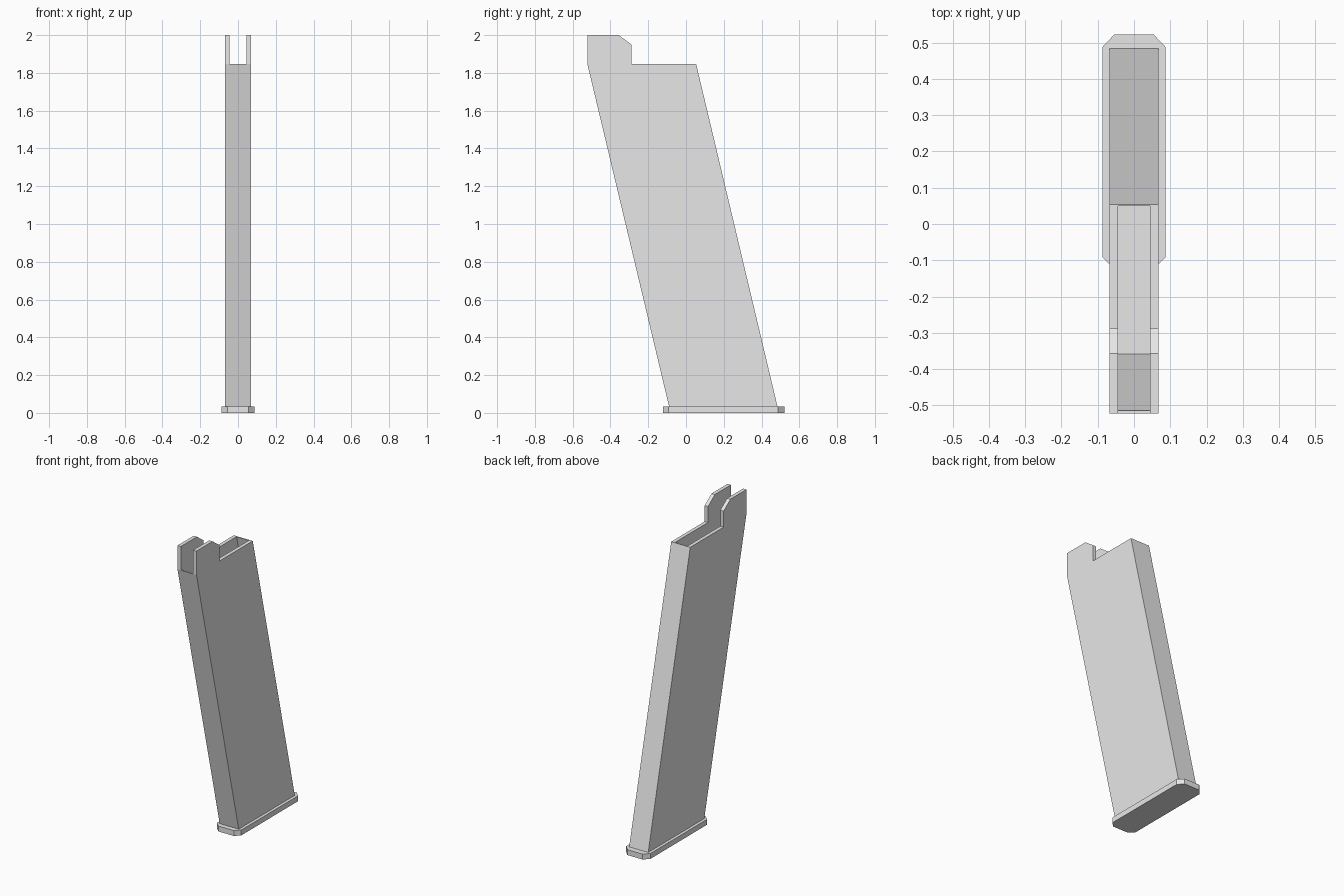
import bpy, bmesh
from mathutils import Vector

cube = bpy.data.objects.get("Cube")
if cube:
    bpy.data.objects.remove(cube, do_unlink=True)

grey = bpy.data.materials.new("light grey")
grey.use_nodes = True
grey.diffuse_color = (0.8, 0.8, 0.8, 1)
grey.node_tree.nodes["Principled BSDF"].inputs["Base Color"].default_value = (0.8, 0.8, 0.8, 1)


def prism(name, points, depth):
    """Extrude a flat outline along the depth vector."""
    bm = bmesh.new()
    face = bm.faces.new([bm.verts.new(p) for p in points])
    top = bmesh.ops.extrude_face_region(bm, geom=[face])["geom"]
    moved = [v for v in top if isinstance(v, bmesh.types.BMVert)]
    bmesh.ops.translate(bm, verts=moved, vec=Vector(depth))
    bmesh.ops.recalc_face_normals(bm, faces=bm.faces)
    mesh = bpy.data.meshes.new(name)
    bm.to_mesh(mesh)
    bm.free()
    mesh.materials.append(grey)
    obj = bpy.data.objects.new(name, mesh)
    bpy.context.collection.objects.link(obj)
    return obj


def side_prism(name, outline, half_width):
    return prism(name, [(-half_width, y, z) for y, z in outline], (2 * half_width, 0, 0))


# Base plate with chamfered corners
plate_z, rim_z = 0.035, 1.846
half = [(0.055, -0.122), (0.087, -0.092), (0.087, 0.488), (0.055, 0.522)]
outline = half + [(-x, y) for x, y in reversed(half)]
prism("base_plate", [(x, y, 0) for x, y in outline], (0, 0, plate_z))

# Slanted body with two raised lips at the front
body = side_prism("body", [
    (-0.09, plate_z), (0.484, plate_z), (0.054, rim_z), (-0.288, rim_z),
    (-0.288, 1.95), (-0.357, 2.0), (-0.522, 2.0), (-0.522, rim_z)], 0.068)

# Hollow top, open between the lips
cutter = side_prism("cavity_cutter", [
    (-0.359, 1.19), (0.205, 1.19), (0.049, rim_z), (0.049, 2.1),
    (-0.6, 2.1), (-0.6, rim_z), (-0.515, rim_z)], 0.044)
cutter.hide_render = True
cutter.hide_set(True)
cut = body.modifiers.new("cavity", "BOOLEAN")
cut.operation = "DIFFERENCE"
cut.solver = "EXACT"
cut.object = cutter
